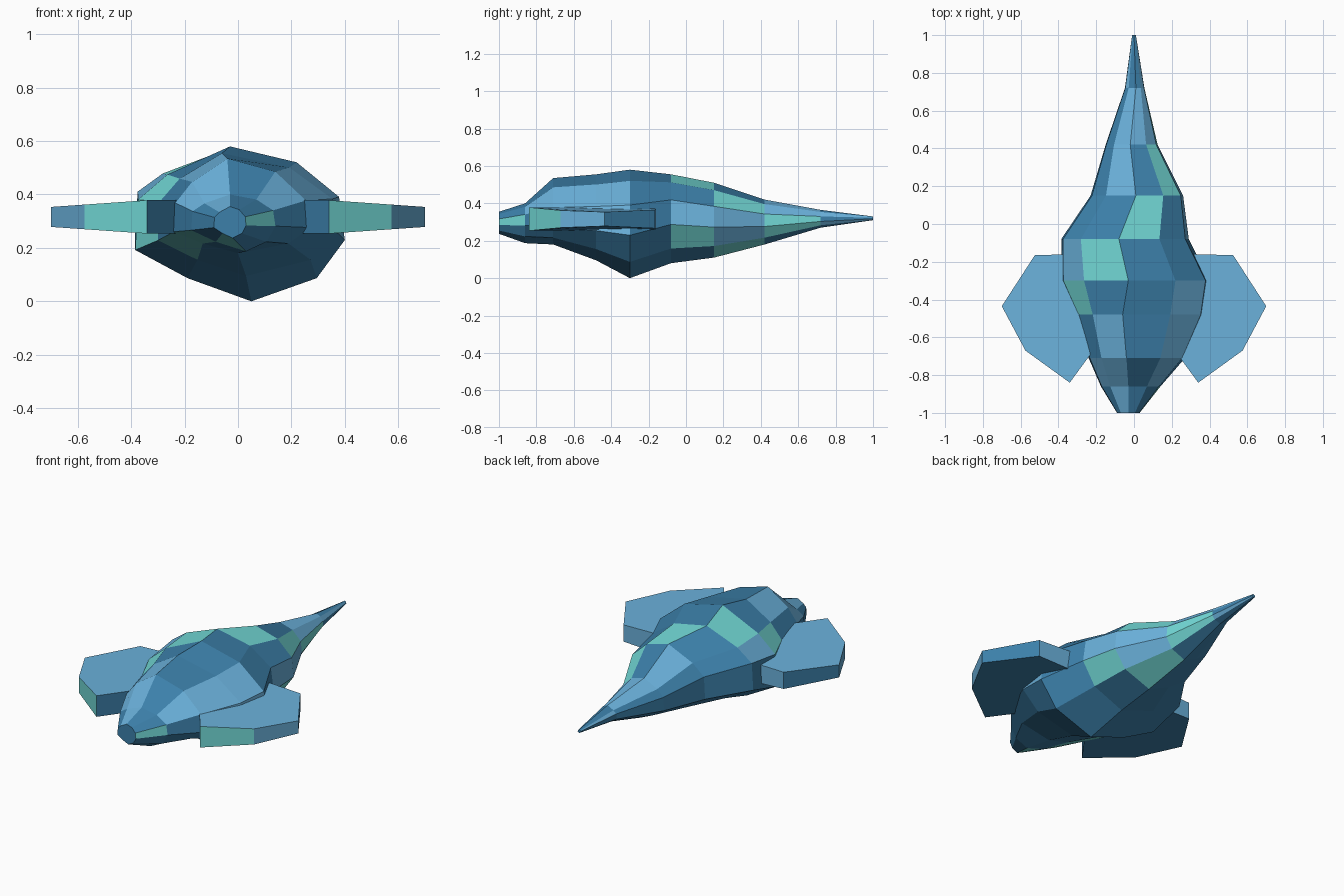
import bpy, bmesh

old = bpy.data.objects.get("Cube")
if old:
    bpy.data.objects.remove(old, do_unlink=True)


def material(name, rgb):
    m = bpy.data.materials.new(name)
    m.use_nodes = True
    col = (*rgb, 1.0)
    m.diffuse_color = col
    m.node_tree.nodes["Principled BSDF"].inputs["Base Color"].default_value = col
    return m


PALETTE = [
    material("sky_blue", (0.147, 0.445, 0.716)),
    material("deep_blue", (0.045, 0.216, 0.402)),
    material("teal", (0.17, 0.70, 0.68)),
]
SKY, DEEP, TEAL = range(3)
LETTERS = {"A": SKY, "B": DEEP, "T": TEAL}


def finish(bm, name):
    bmesh.ops.recalc_face_normals(bm, faces=bm.faces)
    mesh = bpy.data.meshes.new(name)
    bm.to_mesh(mesh)
    bm.free()
    for m in PALETTE:
        mesh.materials.append(m)
    obj = bpy.data.objects.new(name, mesh)
    bpy.context.scene.collection.objects.link(obj)
    return obj


# Ten-sided unit section, clockwise from the ridge, slightly lopsided
SECTION = [(0, 1), (.58, .78), (.95, .3), (1, -.26), (.7, -.72),
           (0, -1), (-.55, -.72), (-1, -.38), (-.97, .26), (-.66, .61)]

# Hull stations: y, right x, left x, ridge x, keel x, mid z, top z, bottom z
STATIONS = [
    (-1.00, -.09, .03, -.03, -.02, .30, .355, .237),
    (-.86, -.175, .14, -.03, .03, .315, .40, .187),
    (-.71, -.24, .27, -.04, 0, .31, .535, .18),
    (-.48, -.30, .375, -.06, .03, .31, .555, .095),
    (-.30, -.385, .40, -.03, .05, .31, .58, 0),
    (-.08, -.385, .29, -.08, .02, .36, .555, .08),
    (.15, -.23, .26, .01, .02, .33, .51, .11),
    (.42, -.15, .125, -.02, 0, .31, .42, .18),
    (.72, -.048, .055, .01, 0, .315, .365, .27),
    (1.00, -.01, .01, 0, 0, .32, .33, .31),
]

# Colour of each hull panel, one string per band from nose to tail
PANELS = ["BBTBBTBBBA", "BABBBBTBAA", "BAABBBTBBA", "BAABBBBTTB", "BBBBBBBBAT",
          "TBATBBBBBB", "BTAATBBBBA", "AATTBBBBBA", "BABABBBBAB"]


def build_hull():
    bm = bmesh.new()
    rings = []
    for y, lo, hi, ridge, keel, mid, top, bottom in STATIONS:
        ring = []
        for u, v in SECTION:
            centre = ridge if v > 0 else keel
            x = centre + u * (hi - centre) if u > 0 else centre - u * (lo - centre)
            z = mid + v * (top - mid if v > 0 else mid - bottom)
            ring.append(bm.verts.new((x, y, z)))
        rings.append(ring)
    n = len(SECTION)
    for r, row in enumerate(PANELS):
        for j in range(n):
            k = (j + 1) % n
            f = bm.faces.new((rings[r][j], rings[r][k], rings[r + 1][k], rings[r + 1][j]))
            f.material_index = LETTERS[row[j]]
    for ring in (rings[0], rings[-1]):
        bm.faces.new(ring).material_index = DEEP
    return finish(bm, "hull")


# Fin outline from the front inner corner around the outer edge
FIN = [(.12, -.54), (.34, -.84), (.575, -.67), (.70, -.435), (.525, -.165), (.12, -.155)]
FIN_EDGES = [DEEP, TEAL, SKY, DEEP, SKY, DEEP]


def build_fin(side, name):
    bm = bmesh.new()
    layers = []
    for sign, colour in ((-1, DEEP), (1, SKY)):
        layer = []
        for x, y in FIN:
            # thins out towards the tip
            half = .0375 + .025 * min(1, (.70 - x) / .36)
            layer.append(bm.verts.new((side * x, y, .316 + sign * half)))
        bm.faces.new(layer).material_index = colour
        layers.append(layer)
    low, high = layers
    for i, colour in enumerate(FIN_EDGES):
        k = (i + 1) % len(FIN)
        bm.faces.new((low[i], low[k], high[k], high[i])).material_index = colour
    return finish(bm, name)


build_hull()
build_fin(1, "left_fin")
build_fin(-1, "right_fin")
